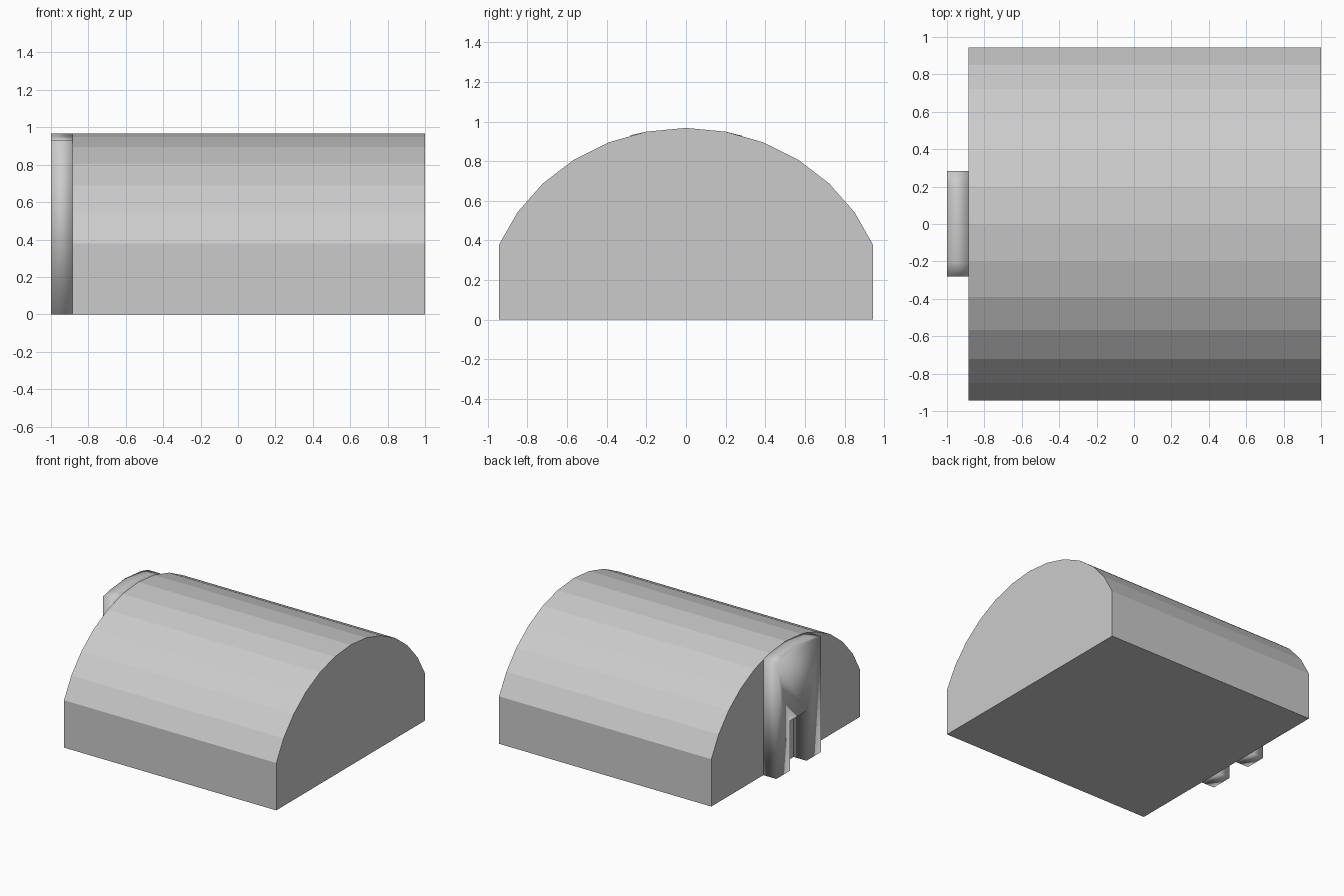
import bpy, bmesh

if "Cube" in bpy.data.objects:
    bpy.data.objects.remove(bpy.data.objects["Cube"])

grey = bpy.data.materials.new("light_grey")
grey.diffuse_color = (0.6, 0.6, 0.6, 1)
grey.use_nodes = True
grey.node_tree.nodes["Principled BSDF"].inputs["Base Color"].default_value = grey.diffuse_color


def prism(name, profile, x0, x1):
    """Extrude a closed (y, z) outline along x."""
    bm = bmesh.new()
    face = bm.faces.new([bm.verts.new((x0, y, z)) for y, z in profile])
    out = bmesh.ops.extrude_face_region(bm, geom=[face])
    moved = [g for g in out["geom"] if isinstance(g, bmesh.types.BMVert)]
    bmesh.ops.translate(bm, verts=moved, vec=(x1 - x0, 0, 0))
    bmesh.ops.recalc_face_normals(bm, faces=bm.faces)
    mesh = bpy.data.meshes.new(name)
    bm.to_mesh(mesh)
    bm.free()
    mesh.materials.append(grey)
    obj = bpy.data.objects.new(name, mesh)
    bpy.context.collection.objects.link(obj)
    return obj


# Arched hall: half outline mirrored across y = 0
half = [(0.943, 0), (0.943, 0.38), (0.85, 0.543), (0.722, 0.688),
        (0.568, 0.806), (0.39, 0.895), (0.2, 0.949)]
prism("arched_hall", half + [(0, 0.968)] + [(-y, z) for y, z in reversed(half)],
      -0.885, 1.0)

# Entrance porch with a doorway open down to the ground
porch = prism("entrance_porch",
              [(0.283, 0), (0.283, 0.928), (0.2, 0.949), (0, 0.968),
               (-0.2, 0.949), (-0.281, 0.931), (-0.281, 0),
               (-0.1, 0), (-0.1, 0.4), (0.11, 0.4), (0.11, 0)],
              -1.0, -0.885)
porch.data.polygons.foreach_set("use_smooth", [True] * len(porch.data.polygons))
